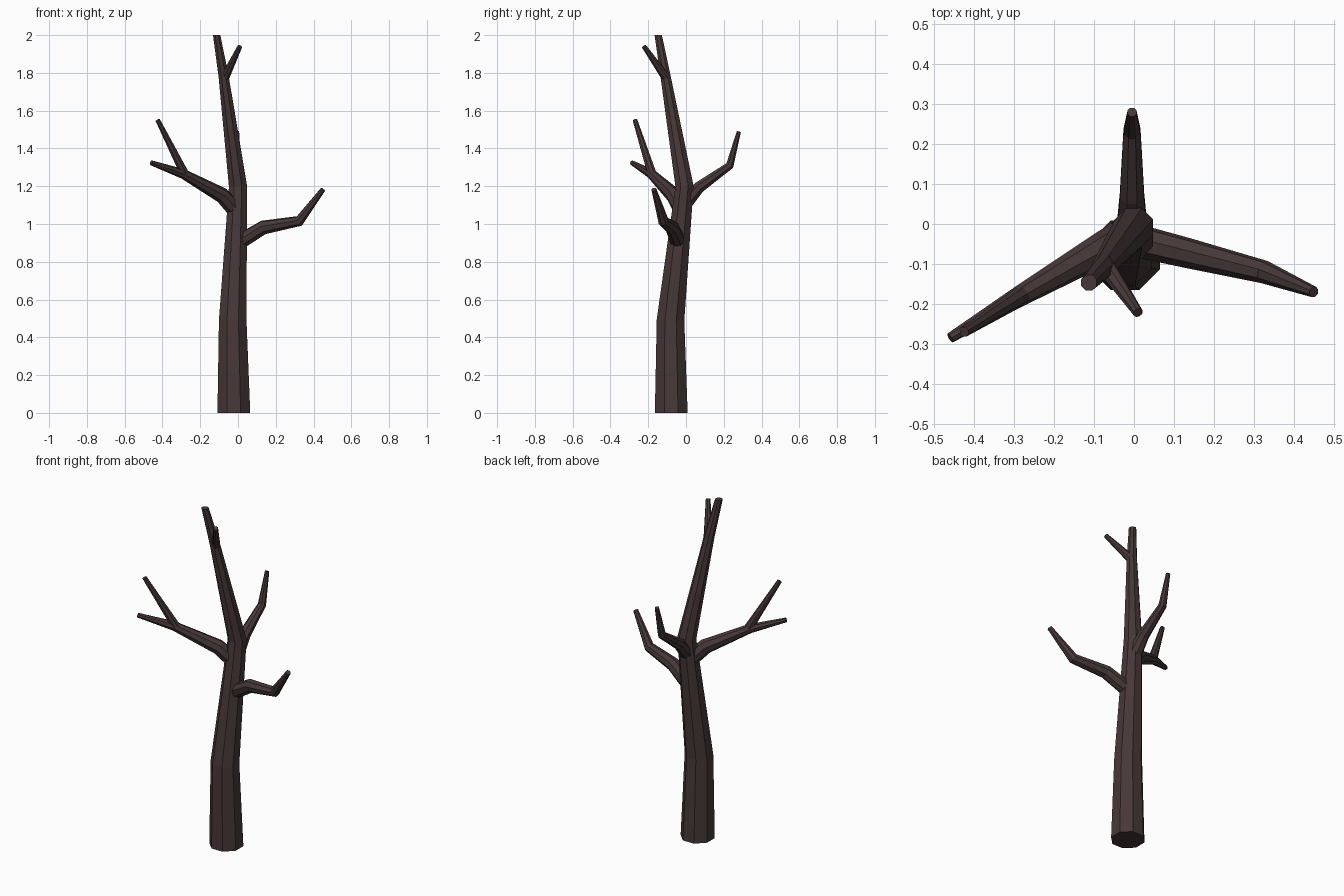
import bpy, bmesh, math
from mathutils import Vector

if "Cube" in bpy.data.objects:
    bpy.data.objects.remove(bpy.data.objects["Cube"])

bark = bpy.data.materials.new("dark bark brown")
bark.diffuse_color = (0.062, 0.039, 0.039, 1)
bark.use_nodes = True
bark.node_tree.nodes["Principled BSDF"].inputs["Base Color"].default_value = bark.diffuse_color
SIDES = 8


def limb(name, points, level_ends=False):
    """Faceted tapering tube through (x, y, z, radius) points, capped at both ends."""
    pos = [Vector(p[:3]) for p in points]
    bm = bmesh.new()
    rings = []
    for i, p in enumerate(pos):
        before = (p - pos[i - 1]).normalized() if i else Vector()
        after = (pos[i + 1] - p).normalized() if i < len(pos) - 1 else Vector()
        axis = (before + after).normalized()
        if level_ends and i in (0, len(pos) - 1):
            axis = Vector((0, 0, 1))
        turn = Vector((0, 0, 1)).rotation_difference(axis)
        ring = []
        for k in range(SIDES):
            a = 2 * math.pi * (k + 0.5) / SIDES
            ring.append(bm.verts.new(p + turn @ Vector((math.cos(a), math.sin(a), 0)) * points[i][3]))
        rings.append(ring)
    for lo, hi in zip(rings, rings[1:]):
        for k in range(SIDES):
            n = (k + 1) % SIDES
            bm.faces.new((lo[k], lo[n], hi[n], hi[k]))
    bm.faces.new(rings[0][::-1])
    bm.faces.new(rings[-1])
    mesh = bpy.data.meshes.new(name)
    bm.to_mesh(mesh)
    bm.free()
    mesh.materials.append(bark)
    bpy.context.collection.objects.link(bpy.data.objects.new(name, mesh))


# Trunk, leaning and kinked
limb("trunk", [(-0.022, -0.078, 0, 0.094), (-0.028, -0.082, 0.49, 0.079),
               (0.0, -0.008, 1.2, 0.052), (-0.076, -0.108, 1.78, 0.029),
               (-0.113, -0.147, 2.0, 0.021)], level_ends=True)

# Main branches
limb("left_branch", [(-0.01, -0.02, 1.07, 0.045), (-0.085, -0.065, 1.152, 0.042),
                     (-0.29, -0.183, 1.265, 0.026), (-0.46, -0.285, 1.324, 0.013)])
limb("right_branch", [(0.0, -0.04, 0.9, 0.042), (0.135, -0.073, 0.982, 0.038),
                      (0.325, -0.12, 1.016, 0.029), (0.45, -0.17, 1.183, 0.014)])
limb("back_branch", [(-0.005, -0.02, 1.09, 0.042), (-0.005, 0.07, 1.195, 0.033),
                     (-0.005, 0.232, 1.31, 0.023), (-0.005, 0.28, 1.49, 0.012)])

# Small twigs
limb("left_twig", [(-0.28, -0.178, 1.26, 0.025), (-0.425, -0.27, 1.55, 0.013)])
limb("top_twig", [(-0.074, -0.1, 1.765, 0.025), (0.01, -0.222, 1.94, 0.013)])
